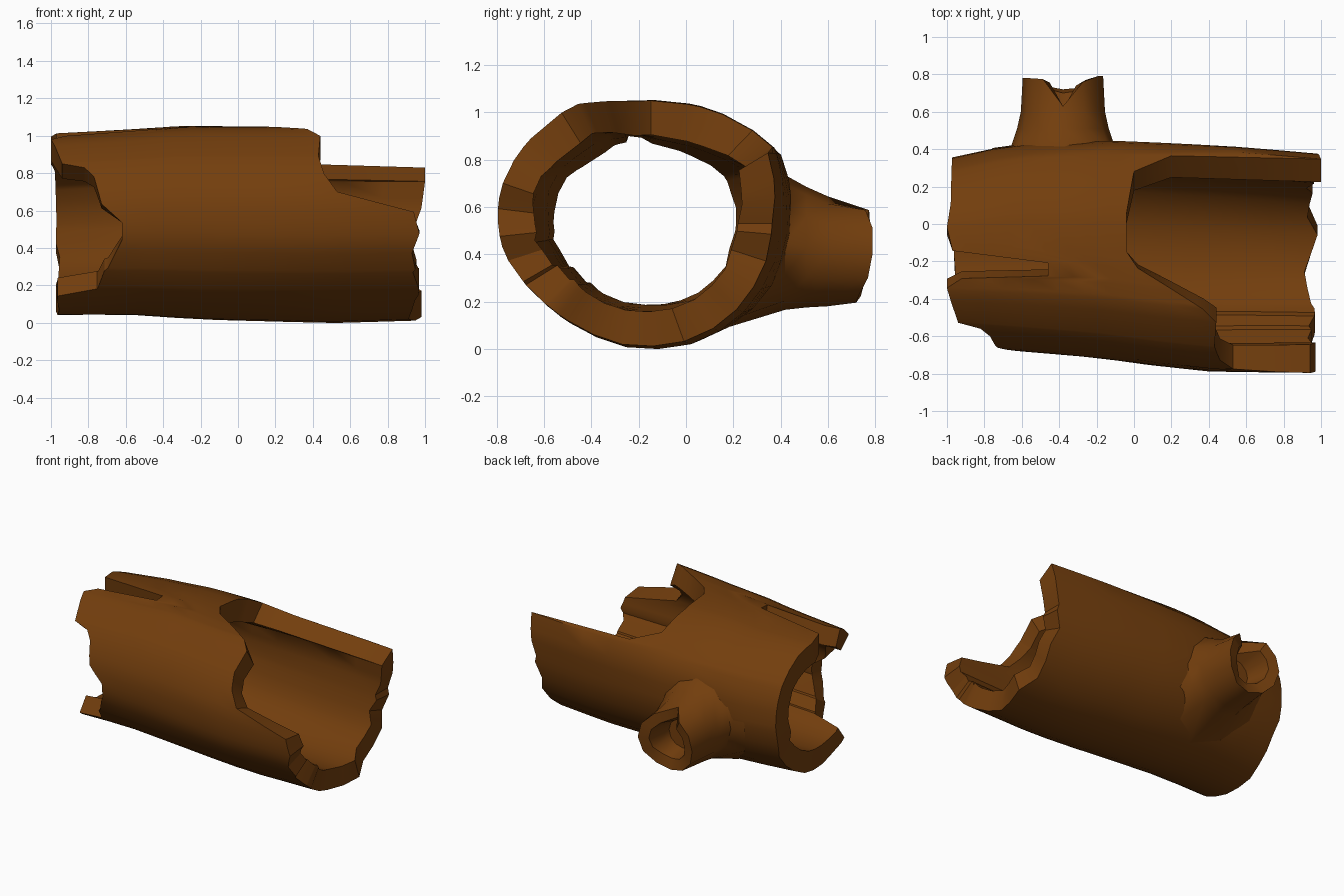
import bpy, bmesh, math, random

if "Cube" in bpy.data.objects:
    bpy.data.objects.remove(bpy.data.objects["Cube"])

random.seed(4)

bark = bpy.data.materials.new("brown bark")
bark.diffuse_color = (0.17, 0.048, 0.004, 1)
bark.use_nodes = True
bark.node_tree.nodes["Principled BSDF"].inputs["Base Color"].default_value = bark.diffuse_color


def lerp(table, t):
    """Piecewise linear lookup in [(key, value), ...]."""
    if t <= table[0][0]:
        return table[0][1]
    for (a, va), (b, vb) in zip(table, table[1:]):
        if t <= b:
            return va + (vb - va) * (t - a) / (b - a)
    return table[-1][1]


def finish(bm, name, angle):
    bmesh.ops.recalc_face_normals(bm, faces=bm.faces)
    me = bpy.data.meshes.new(name)
    bm.to_mesh(me)
    bm.free()
    me.materials.append(bark)
    ob = bpy.data.objects.new(name, me)
    bpy.context.collection.objects.link(ob)
    bpy.ops.object.select_all(action='DESELECT')
    ob.select_set(True)
    bpy.context.view_layer.objects.active = ob
    bpy.ops.object.shade_smooth_by_angle(angle=math.radians(angle))
    return ob


def bridge(bm, a, b):
    n = len(a)
    for i in range(n):
        j = (i + 1) % n
        bm.faces.new((a[i], a[j], b[j], b[i]))


# Log side profiles along x
BACK = [(-1, .35), (-.65, .425), (-.1, .44), (.25, .42), (.6, .395), (1, .36)]
FRONT = [(-1, -.64), (-.7, -.67), (-.2, -.71), (.1, -.75), (.4, -.78), (1, -.787)]
TOP = [(-1, 1.01), (-.55, 1.03), (-.3, 1.05), (0, 1.045), (1, 1.04)]
BOTTOM = [(-1, .04), (-.6, .045), (-.2, .02), (.5, .005), (1, .02)]
# Deviation of the cross-section from an ellipse, by angle
BULGE = [(0, 0), (15, .06), (31, .14), (52, .07), (75, .02), (95, .01), (115, .10), (131, .07),
         (160, .05), (175, .02), (194, 0), (209, -.04), (227, -.06), (244, -.05), (262, 0),
         (290, .04), (310, .03), (340, 0), (360, 0)]

# Broken ends: x by angle (0 = back, 90 = top, 180 = front, 270 = bottom)
LEFT = [(0, -.97), (60, -.98), (75, -1), (90, -.97), (98, -.46), (105, -.46), (107, -.92),
        (113, -1), (139, -.94), (143, -.82), (150, -.77), (168, -.73), (180, -.62),
        (191, -.62), (210, -.70), (227, -.76), (233, -.97), (360, -.97)]
RIGHT = [(0, .95), (12, .98), (31, 1), (35, .2), (46, 0), (70, -.04), (90, -.04), (98, .02),
         (115, .37), (122, .44), (138, .43), (150, .46), (161, .53), (173, .94), (186, .97),
         (198, .93), (360, .95)]


def section(x, deg, inset=0.0):
    t = math.radians(deg)
    y0, y1, z0, z1 = (lerp(p, x) for p in (FRONT, BACK, BOTTOM, TOP))
    w = min(1, .7 + .5 * x)
    k = 1 + lerp(BULGE, deg) * w
    # the front wall thins towards the left end
    inset *= 1 - .3 * max(0, -math.cos(t)) * (1 - x) / 2
    return (x, (y0 + y1) / 2 + ((y1 - y0) / 2 * k - inset) * math.cos(t),
            (z0 + z1) / 2 + ((z1 - z0) / 2 * k - inset) * math.sin(t))


# Hollow log: each angle is a closed strip running out along the bark, back inside
angles = sorted({a for a, _ in LEFT + RIGHT if a < 360} | set(range(212, 360, 13)) | {20})
ROWS = 9
bm = bmesh.new()
loops = []
for a in angles:
    lo, hi = lerp(LEFT, a), lerp(RIGHT, a)
    if a > 198:
        hi += random.uniform(-.03, .04)
        lo += random.uniform(-.01, .02)
    xs = [lo + (hi - lo) * i / ROWS for i in range(ROWS + 1)]
    thick = .15 + random.uniform(-.01, .01)
    loops.append([bm.verts.new(section(x, a)) for x in xs] +
                 [bm.verts.new(section(x, a, thick)) for x in reversed(xs)])
for a, b in zip(loops, loops[1:] + loops[:1]):
    bridge(bm, a, b)
finish(bm, "hollow_log", 32)

# Branch stub: flared rings, jagged hollow tip with a notch on top
TIP = [.79, .79, .76, .63, .775, .78, .78, .76, .74, .72, .73, .77]
N = len(TIP)
CX = -.38


def ring(bm, hx, zlo, zhi, depth):
    out = []
    for i in range(N):
        t = 2 * math.pi * i / N
        z = (zlo + zhi) / 2 + (zhi - zlo) / 2 * math.sin(t)
        out.append(bm.verts.new((CX + hx * math.cos(t), depth(i, z), z)))
    return out


def on_log(i, z):
    return -.145 + .585 * math.sqrt(max(0, 1 - ((z - .53) / .53) ** 2)) - .03


bm = bmesh.new()
rings = [ring(bm, .38, .075, .86, on_log),
         ring(bm, .275, .165, .735, lambda i, z: .42),
         ring(bm, .245, .175, .685, lambda i, z: .51),
         ring(bm, .225, .18, .645, lambda i, z: .60),
         ring(bm, .215, .195, .615, lambda i, z: TIP[i]),
         ring(bm, .14, .27, .54, lambda i, z: TIP[i] - .02),
         ring(bm, .11, .30, .51, lambda i, z: .58)]
for a, b in zip(rings, rings[1:]):
    bridge(bm, a, b)
bm.faces.new(rings[-1])
finish(bm, "branch_stub", 45)
